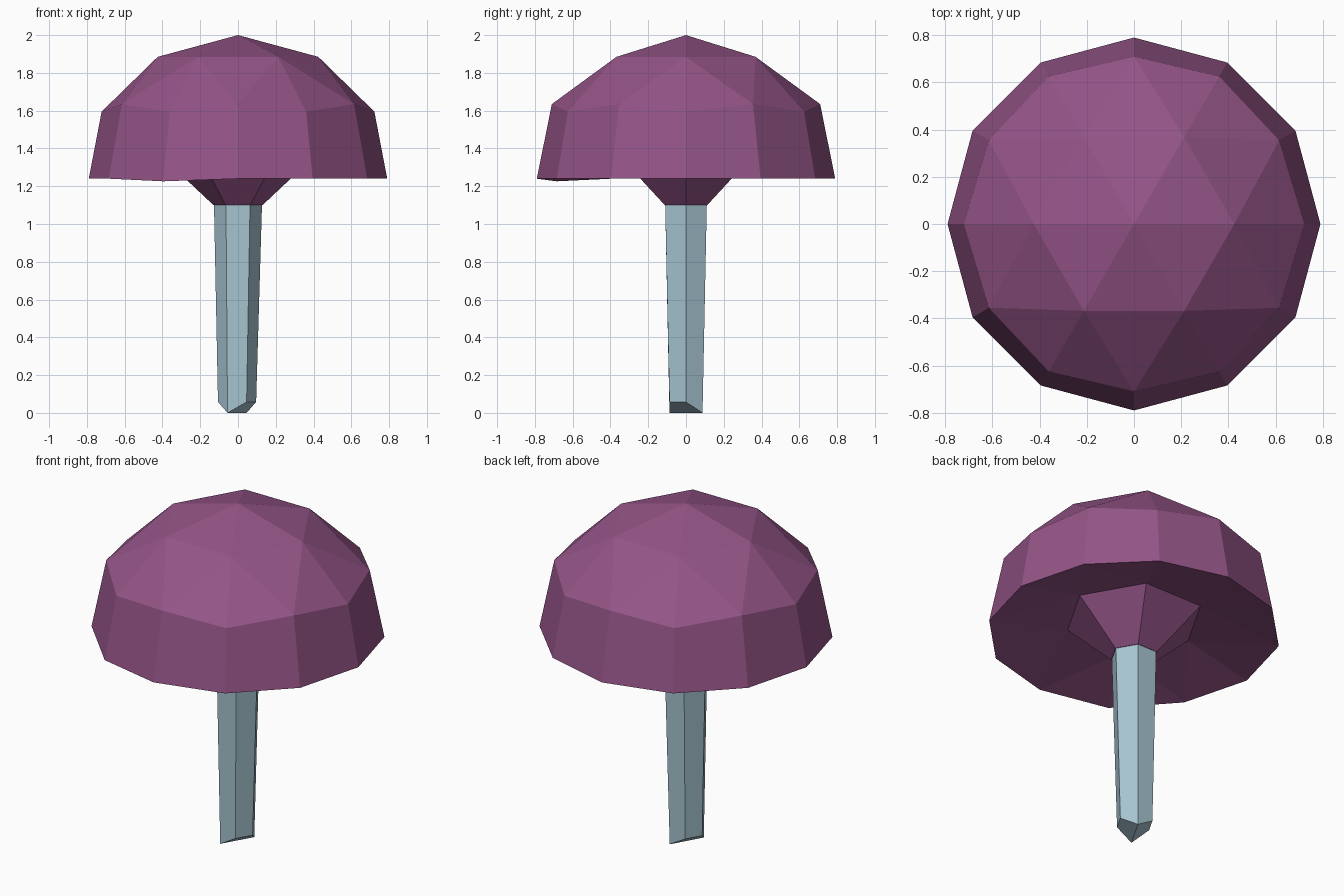
import bpy, bmesh, math

if "Cube" in bpy.data.objects:
    bpy.data.objects.remove(bpy.data.objects["Cube"])


def material(name, rgb):
    m = bpy.data.materials.new(name)
    m.diffuse_color = (*rgb, 1)
    m.use_nodes = True
    m.node_tree.nodes["Principled BSDF"].inputs["Base Color"].default_value = m.diffuse_color
    return m


purple = material("plum purple", (0.296, 0.089, 0.242))
blue = material("pale grey blue", (0.39, 0.56, 0.645))


def ring(bm, n, r, z, cx=0.0):
    """Ring of n vertices; r and z are functions of the index."""
    return [bm.verts.new((cx + r(i) * math.cos(math.tau * i / n),
                          r(i) * math.sin(math.tau * i / n), z(i))) for i in range(n)]


def const(v):
    return lambda i: v


def quads(bm, a, b):
    n = len(a)
    for i in range(n):
        j = (i + 1) % n
        bm.faces.new((a[i], a[j], b[j], b[i]))


def step_down(bm, outer, inner):
    """Join a ring to one with half as many vertices using triangles."""
    n, m = len(outer), len(inner)
    for k in range(m):
        h, h2 = inner[k], inner[(k + 1) % m]
        odd = outer[2 * k + 1]
        bm.faces.new((outer[2 * k], odd, h))
        bm.faces.new((odd, outer[(2 * k + 2) % n], h2))
        bm.faces.new((odd, h2, h))


def finish(bm, name, mat):
    bmesh.ops.recalc_face_normals(bm, faces=bm.faces)
    me = bpy.data.meshes.new(name)
    bm.to_mesh(me)
    bm.free()
    me.materials.append(mat)
    ob = bpy.data.objects.new(name, me)
    bpy.context.collection.objects.link(ob)
    return ob


# Cap: dome, hollow underside and tapered collar
bm = bmesh.new()
rim = ring(bm, 12, const(0.79), lambda i: 1.226 if i == 8 else 1.24)
shoulder = ring(bm, 12, lambda i: 0.71 if i % 2 else 0.722, lambda i: 1.635 if i % 2 else 1.595)
crown = ring(bm, 6, const(0.425), const(1.885))
apex = bm.verts.new((0, 0, 2))
quads(bm, rim, shoulder)
step_down(bm, shoulder, crown)
for i in range(6):
    bm.faces.new((crown[i], crown[(i + 1) % 6], apex))
gill = ring(bm, 6, const(0.38), const(1.335))
neck = ring(bm, 6, const(0.13), const(1.1))
step_down(bm, rim, gill)
quads(bm, gill, neck)
bm.faces.new(neck)
finish(bm, "cap", purple)

# Stalk: six-sided taper with a wedge-shaped foot
bm = bmesh.new()
top = ring(bm, 6, const(0.127), const(1.1))
foot = ring(bm, 6, const(0.101), lambda i: 0.0 if i in (1, 4) else 0.058, -0.005)
quads(bm, top, foot)
bm.faces.new(top)
bm.faces.new((foot[4], foot[5], foot[0], foot[1]))
bm.faces.new((foot[1], foot[2], foot[3], foot[4]))
finish(bm, "stalk", blue)
